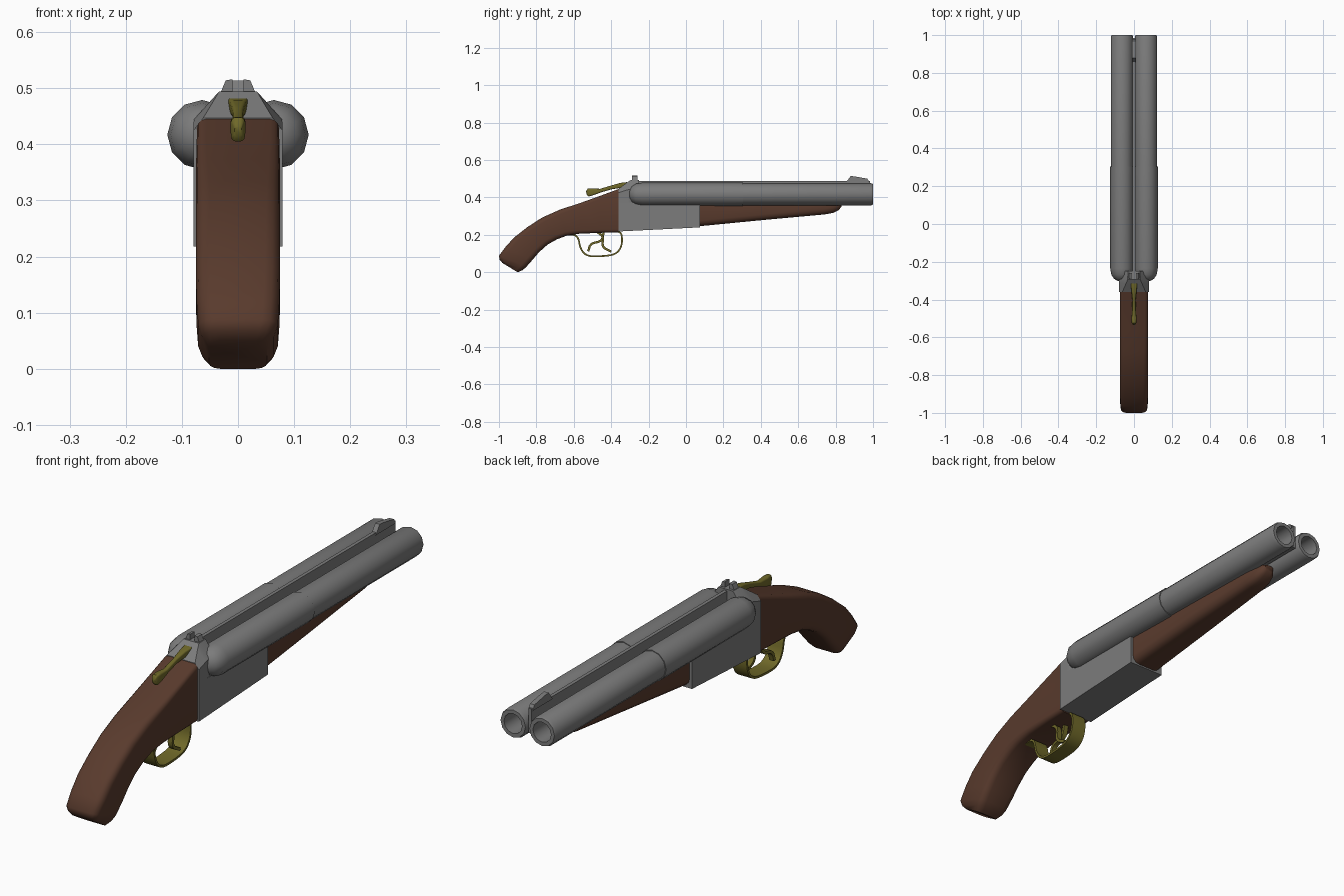
import bpy, bmesh, math
from mathutils import Vector

if "Cube" in bpy.data.objects:
    bpy.data.objects.remove(bpy.data.objects["Cube"])


def material(name, rgb):
    m = bpy.data.materials.new(name)
    m.diffuse_color = (*rgb, 1)
    m.use_nodes = True
    m.node_tree.nodes["Principled BSDF"].inputs["Base Color"].default_value = m.diffuse_color
    return m


STEEL = material("grey steel", (0.2, 0.2, 0.2))
WOOD = material("brown wood", (0.1, 0.043, 0.026))
BRASS = material("olive brass", (0.16, 0.14, 0.022))


def finish(name, bm, mat, angle=40):
    bmesh.ops.remove_doubles(bm, verts=bm.verts, dist=1e-5)
    bmesh.ops.recalc_face_normals(bm, faces=bm.faces)
    me = bpy.data.meshes.new(name)
    bm.to_mesh(me)
    bm.free()
    me.materials.append(mat)
    ob = bpy.data.objects.new(name, me)
    bpy.context.collection.objects.link(ob)
    bpy.ops.object.select_all(action='DESELECT')
    ob.select_set(True)
    bpy.context.view_layer.objects.active = ob
    bpy.ops.object.shade_smooth_by_angle(angle=math.radians(angle))
    return ob


def loft(name, rings, mat, angle=40, closed=False):
    """Skin a list of equal-sized point rings, capping the ends."""
    bm = bmesh.new()
    vs = [[bm.verts.new(p) for p in r] for r in rings]
    n = len(vs[0])
    pairs = list(zip(vs, vs[1:])) + ([(vs[-1], vs[0])] if closed else [])
    for a, b in pairs:
        for i in range(n):
            j = (i + 1) % n
            bm.faces.new((a[i], a[j], b[j], b[i]))
    if not closed:
        bm.faces.new(vs[0])
        bm.faces.new(vs[-1])
    return finish(name, bm, mat, angle)


def plate(name, profile, x0, x1, mat, angle=30):
    """Side profile (y, z) extruded across x."""
    return loft(name, [[(x, y, z) for y, z in profile] for x in (x0, x1)], mat, angle)


def section(top, bottom, hw, r):
    """Rounded rectangle between two (y, z) points."""
    t, b = Vector((0, *top)), Vector((0, *bottom))
    mid, up = (t + b) / 2, (t - b).normalized()
    hh = (t - b).length / 2
    r = min(r, hh * 0.95, hw * 0.95)
    pts = []
    for sx, sz, a0 in ((1, 1, 0), (-1, 1, 90), (-1, -1, 180), (1, -1, 270)):
        for k in range(4):
            a = math.radians(a0 + 30 * k)
            x = sx * (hw - r) + r * math.cos(a)
            pts.append(mid + Vector((x, 0, 0)) + up * (sz * (hh - r) + r * math.sin(a)))
    return pts


def ribbon(name, path, hw, thick, x, mat):
    """Flat strip swept along a smoothed (y, z) path."""
    pts = [Vector(p) for p in path]
    for _ in range(2):  # corner cutting
        q = [pts[0]]
        for a, b in zip(pts, pts[1:]):
            q += [a.lerp(b, 0.25), a.lerp(b, 0.75)]
        pts = q + [pts[-1]]
    rings = []
    for i, p in enumerate(pts):
        d = (pts[min(i + 1, len(pts) - 1)] - pts[max(i - 1, 0)]).normalized()
        n = Vector((-d.y, d.x)) * thick / 2
        a, b = p + n, p - n
        rings.append([(x - hw, *a), (x + hw, *a), (x + hw, *b), (x - hw, *b)])
    return loft(name, rings, mat, 40)


# barrels: (y, radius) profile with domed breech, collar step and open bore
barrel = [(-0.305, 0.001), (-0.302, 0.022), (-0.29, 0.042), (-0.268, 0.056), (-0.235, 0.062),
          (0.305, 0.062), (0.305, 0.059), (0.99, 0.059), (1.0, 0.055),
          (1.0, 0.04), (0.6, 0.04), (0.6, 0.001)]
for side, label in ((-1, "left"), (1, "right")):
    rings = [[(side * 0.064 + r * math.cos(k * math.pi / 6), y, 0.417 + r * math.sin(k * math.pi / 6))
              for k in range(12)] for y, r in barrel]
    loft(label + "_barrel", rings, STEEL, 46)

# rib between the barrels and front sight
plate("barrel_rib", [(-0.27, 0.39), (0.985, 0.39), (0.985, 0.488), (-0.27, 0.488)], -0.007, 0.007, STEEL)
plate("front_sight", [(0.855, 0.48), (0.88, 0.514), (0.9, 0.513), (0.97, 0.5), (0.982, 0.48)],
      -0.01, 0.01, STEEL)

# receiver: lower box and standing breech
plate("receiver_box", [(-0.36, 0.218), (0.075, 0.24), (0.075, 0.372), (-0.36, 0.372)], -0.079, 0.079, STEEL)
rings = []
for y, w, shoulder, tw, top in ((-0.36, 0.079, 0.425, 0.062, 0.447), (-0.315, 0.079, 0.44, 0.042, 0.48),
                                (-0.295, 0.078, 0.445, 0.034, 0.494), (-0.25, 0.06, 0.455, 0.032, 0.494)):
    rings.append([(-w, y, 0.36), (w, y, 0.36), (w, y, shoulder), (tw, y, top), (-tw, y, top), (-w, y, shoulder)])
loft("breech", rings, STEEL, 25)

# notched rear sight
for s, label in ((-1, "left"), (1, "right")):
    loft("rear_sight_" + label,
         [[(s * 0.01, y, 0.485), (s * 0.034, y, 0.485), (s * 0.022, y, 0.514), (s * 0.01, y, 0.516)]
          for y in (-0.288, -0.26)], STEEL, 30)

# grip stock: top and bottom points, half width, corner radius
stock = [((-0.36, 0.445), (-0.36, 0.213), 0.073, 0.016),
         ((-0.46, 0.408), (-0.46, 0.211), 0.074, 0.017),
         ((-0.555, 0.374), (-0.57, 0.206), 0.075, 0.02),
         ((-0.676, 0.334), (-0.64, 0.195), 0.075, 0.023),
         ((-0.77, 0.292), (-0.69, 0.176), 0.075, 0.025),
         ((-0.85, 0.24), (-0.74, 0.148), 0.075, 0.026),
         ((-0.92, 0.185), (-0.785, 0.108), 0.075, 0.027),
         ((-0.965, 0.135), (-0.82, 0.067), 0.074, 0.028),
         ((-1.0, 0.088), (-0.853, 0.03), 0.071, 0.028),
         ((-0.997, 0.068), (-0.872, 0.012), 0.064, 0.026),
         ((-0.982, 0.05), (-0.9, 0.0), 0.052, 0.02)]
loft("grip_stock", [section(*s) for s in stock], WOOD, 50)

# forend under the barrels, tapering to a rounded tip
forend = [((0.07, 0.4), (0.07, 0.246), 0.068, 0.03), ((0.42, 0.4), (0.42, 0.28), 0.06, 0.03),
          ((0.74, 0.39), (0.74, 0.309), 0.048, 0.028), ((0.785, 0.385), (0.785, 0.317), 0.043, 0.027),
          ((0.815, 0.38), (0.815, 0.332), 0.034, 0.02), ((0.832, 0.375), (0.832, 0.35), 0.02, 0.01)]
loft("forend", [section(*s) for s in forend], WOOD, 50)

# opening lever on top
lever = [((-0.535, 0.432), (-0.53, 0.413), 0.006, 0.005), ((-0.525, 0.448), (-0.52, 0.405), 0.012, 0.008),
         ((-0.5, 0.449), (-0.495, 0.412), 0.013, 0.008), ((-0.46, 0.446), (-0.455, 0.427), 0.01, 0.006),
         ((-0.4, 0.464), (-0.395, 0.444), 0.009, 0.006), ((-0.35, 0.478), (-0.345, 0.452), 0.014, 0.006),
         ((-0.315, 0.482), (-0.31, 0.458), 0.018, 0.006)]
loft("opening_lever", [section(*s) for s in lever], BRASS, 50)

# trigger guard strap and two triggers
ribbon("trigger_guard", [(-0.365, 0.22), (-0.342, 0.205), (-0.342, 0.14), (-0.375, 0.095), (-0.45, 0.085),
                         (-0.53, 0.085), (-0.565, 0.125), (-0.575, 0.185), (-0.6, 0.202), (-0.64, 0.2)],
       0.032, 0.009, 0, BRASS)
ribbon("rear_trigger", [(-0.44, 0.215), (-0.45, 0.165), (-0.51, 0.155), (-0.523, 0.112)],
       0.01, 0.012, -0.016, BRASS)
ribbon("front_trigger", [(-0.475, 0.215), (-0.44, 0.19), (-0.45, 0.135), (-0.4, 0.11)],
       0.01, 0.012, 0.016, BRASS)
